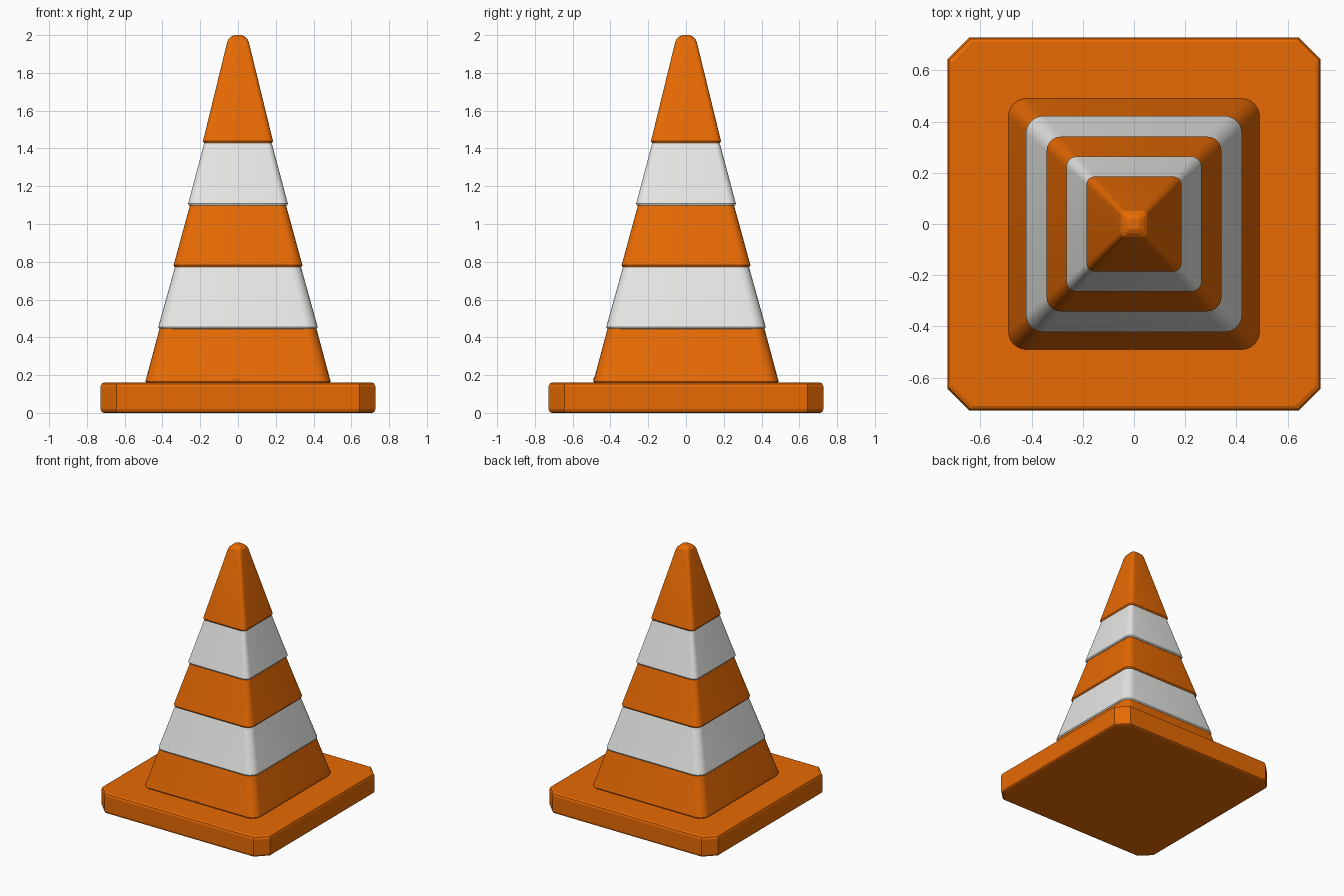
import bpy, bmesh, math

cube = bpy.data.objects.get("Cube")
if cube:
    bpy.data.objects.remove(cube, do_unlink=True)


def material(name, rgb):
    m = bpy.data.materials.new(name)
    m.use_nodes = True
    m.diffuse_color = (*rgb, 1)
    m.node_tree.nodes["Principled BSDF"].inputs["Base Color"].default_value = (*rgb, 1)
    return m


orange = material("orange", (0.84, 0.15, 0.001))
white = material("white", (0.84, 0.84, 0.82))


def ring(bm, z, half, radius, steps):
    """One rounded-square cross-section; one step gives a plain chamfer."""
    verts = []
    for corner in range(4):
        turn = corner * math.pi / 2
        cx = (half - radius) * math.sqrt(2) * math.cos(turn + math.pi / 4)
        cy = (half - radius) * math.sqrt(2) * math.sin(turn + math.pi / 4)
        for i in range(steps + 1):
            a = turn + math.pi / 2 * i / steps
            verts.append(bm.verts.new((cx + radius * math.cos(a), cy + radius * math.sin(a), z)))
    return verts


def loft(name, sections, mat, steps=6):
    """Join sections of (height, half width, corner radius) into a capped solid."""
    bm = bmesh.new()
    rings = [ring(bm, *s, steps) for s in sections]
    n = len(rings[0])
    for low, high in zip(rings, rings[1:]):
        for i in range(n):
            j = (i + 1) % n
            bm.faces.new((low[i], low[j], high[j], high[i]))
    bm.faces.new(rings[-1])
    bm.faces.new(rings[0][::-1])
    mesh = bpy.data.meshes.new(name)
    bm.to_mesh(mesh)
    bm.free()
    mesh.materials.append(mat)
    obj = bpy.data.objects.new(name, mesh)
    bpy.context.collection.objects.link(obj)
    bpy.ops.object.select_all(action="DESELECT")
    obj.select_set(True)
    bpy.context.view_layer.objects.active = obj
    bpy.ops.object.shade_smooth_by_angle(angle=math.radians(18))


# Chamfered base slab with softened rims
loft("base_slab", [(0, 0.71, 0.08), (0.006, 0.722, 0.082), (0.02, 0.727, 0.083),
                   (0.14, 0.727, 0.083), (0.154, 0.722, 0.082), (0.16, 0.71, 0.08)],
     orange, steps=1)


# Tapered bands, each with a lower lip overhanging the one beneath
def band(name, z0, z1, h0, h1, radius, mat):
    loft(name, [(z0, h0 - 0.014, radius), (z0 + 0.003, h0 - 0.004, radius),
                (z0 + 0.012, h0, radius), (z1, h1, radius * h1 / h0)], mat)


band("lower_band", 0.155, 0.447, 0.49, 0.415, 0.07, orange)
band("lower_stripe", 0.443, 0.774, 0.422, 0.333, 0.07, white)
band("middle_band", 0.77, 1.1, 0.341, 0.254, 0.055, orange)
band("upper_stripe", 1.096, 1.43, 0.264, 0.178, 0.042, white)

# Pointed top with a rounded tip
loft("top_cap", [(1.426, 0.168, 0.03), (1.43, 0.18, 0.03), (1.44, 0.185, 0.03),
                 (1.96, 0.058, 0.02), (1.978, 0.051, 0.02), (1.992, 0.037, 0.018),
                 (2.0, 0.02, 0.012)], orange)

# Small moulding tab at the foot of the front face
bpy.ops.mesh.primitive_uv_sphere_add(segments=16, ring_count=8, location=(-0.01, -0.476, 0.178))
tab = bpy.context.object
tab.name = "front_tab"
tab.scale = (0.055, 0.014, 0.016)
tab.data.materials.append(orange)
bpy.ops.object.shade_smooth_by_angle(angle=math.radians(40))
